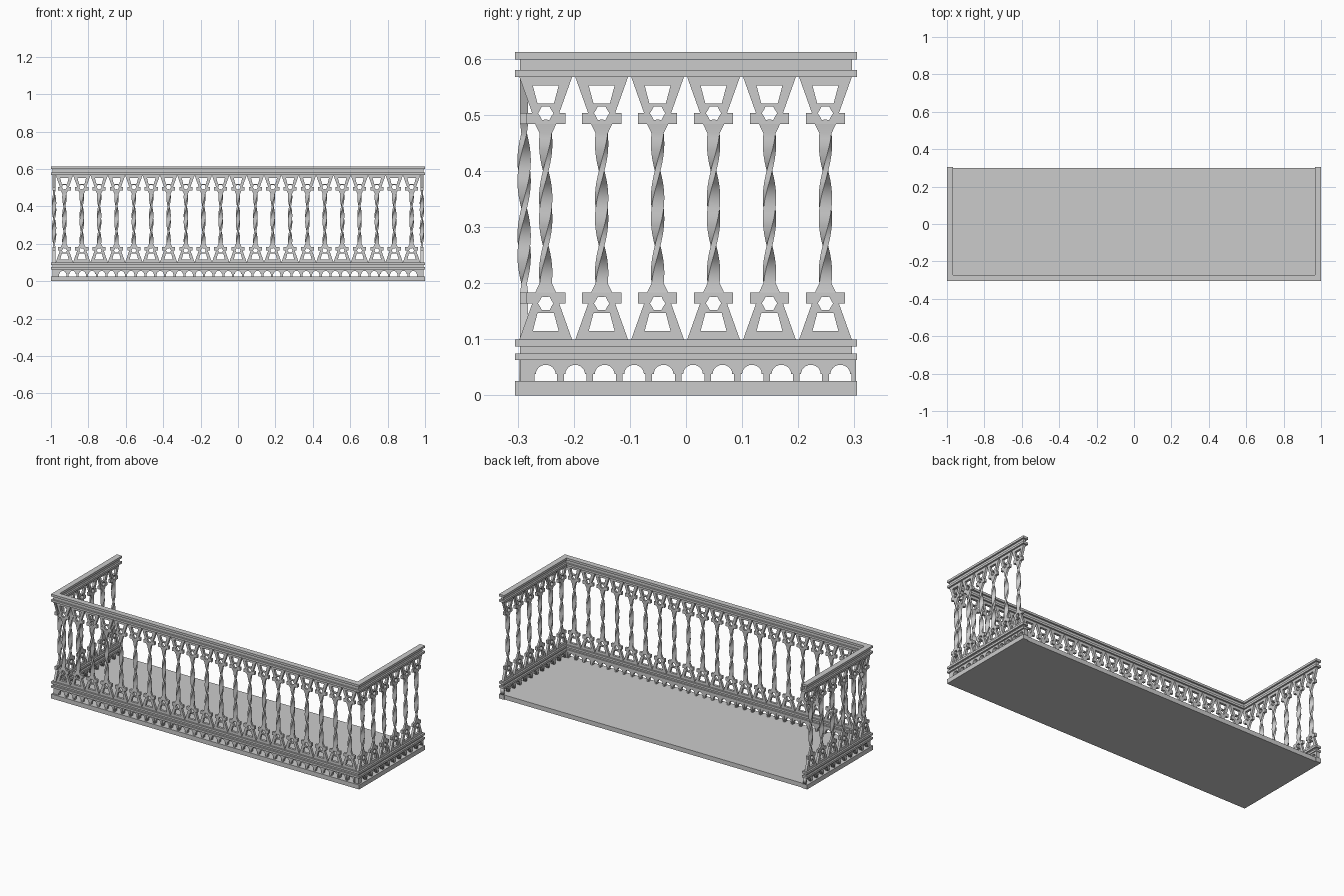
import bpy, bmesh
from math import sin, cos, pi, radians
from mathutils import Matrix

if "Cube" in bpy.data.objects:
    bpy.data.objects.remove(bpy.data.objects["Cube"])

X, Y, W = 1.0, 0.305, 0.033      # outer half sizes, railing width
MID = 0.3335                     # mirror height of the balusters


def add(name, mesh, loc=(0, 0, 0), rot=0):
    ob = bpy.data.objects.new(name, mesh)
    ob.location, ob.rotation_euler.z = loc, rot
    bpy.context.collection.objects.link(ob)
    return ob


def panel(name, loops, half):
    """Upright flat panel from (x, z) outlines; inner outlines become holes."""
    k = 20                       # filled at a larger scale for precision
    cu = bpy.data.curves.new(name, 'CURVE')
    cu.dimensions, cu.fill_mode, cu.extrude = '2D', 'BOTH', half * k
    for pts in loops:
        sp = cu.splines.new('POLY')
        sp.points.add(len(pts) - 1)
        for p, (x, z) in zip(sp.points, pts):
            p.co = (x * k, z * k, 0, 1)
        sp.use_cyclic_u = True
    ob = add(name, cu)
    bpy.context.view_layer.update()
    dg = bpy.context.evaluated_depsgraph_get()
    me = bpy.data.meshes.new_from_object(ob.evaluated_get(dg))
    bpy.data.objects.remove(ob)
    me.transform(Matrix.Rotation(pi / 2, 4, 'X') @ Matrix.Scale(1 / k, 4))
    return me


def prism(name, outline, z0, z1):
    bm = bmesh.new()
    f = bm.faces.new([bm.verts.new((x, y, z0)) for x, y in outline])
    ext = bmesh.ops.extrude_face_region(bm, geom=[f])['geom']
    bmesh.ops.translate(bm, vec=(0, 0, z1 - z0),
                        verts=[g for g in ext if isinstance(g, bmesh.types.BMVert)])
    bmesh.ops.recalc_face_normals(bm, faces=bm.faces)
    me = bpy.data.meshes.new(name)
    bm.to_mesh(me)
    bm.free()
    return add(name, me)


def u_band(name, inset, z0, z1):
    a, b = X - inset, X - W + inset
    f, g, e = -Y + inset, -Y + W - inset, Y - inset
    prism(name, [(-a, e), (-a, f), (a, f), (a, e), (b, e), (b, g), (-b, g), (-b, e)], z0, z1)


def rect(x0, x1, y0, y1):
    return [(x0, y0), (x1, y0), (x1, y1), (x0, y1)]


# Floor and the stacked U-shaped rails
prism("floor", rect(-X + .01, X - .01, -Y + .01, 0.3), 0, 0.026)
for name, inset, z0, z1 in [("base_rim", 0, 0, .026),
                            ("lower_rail_bottom", 0, .063, .075),
                            ("lower_rail_core", .0095, .075, .087),
                            ("lower_rail_top", 0, .087, .0995),
                            ("handrail_bottom", 0, .5675, .580),
                            ("handrail_core", .0095, .580, .599),
                            ("handrail_top", 0, .599, .612)]:
    u_band(name, inset, z0, z1)

# Baluster: pierced end plates, mirrored top and bottom
half_outline = [(.047, .5675), (.024, .503), (.035, .503), (.035, .484), (.019, .484)]
plate = [(-x, z) for x, z in half_outline] + half_outline[::-1]
wedge = [(-.023, .552), (.023, .552), (.0145, .520), (-.0145, .520)]
rosette = [((.0138 if i % 2 == 0 else .0115) * cos(i * pi / 6),
            .503 + (.0138 if i % 2 == 0 else .0115) * sin(i * pi / 6)) for i in range(12)]
loops = [plate, wedge, rosette]
loops += [[(x, 2 * MID - z) for x, z in lp] for lp in loops]
baluster = panel("baluster", loops, .007)

# Baluster: tapered necks and twisted flat bar, lofted through sections
z_lo, z_hi, steps = 2 * MID - .467, .467, 36
sections = [(2 * MID - .484, .019, .007, 0)]
sections += [(z_lo + (z_hi - z_lo) * i / steps, .0108, .005, 2 * pi * i / steps)
             for i in range(steps + 1)]
sections += [(.484, .019, .007, 0)]
bm = bmesh.new()
bm.from_mesh(baluster)
prev = None
for z, hx, hy, t in sections:
    ring = [bm.verts.new((x * cos(t) - y * sin(t), x * sin(t) + y * cos(t), z))
            for x, y in rect(-hx, hx, -hy, hy)]
    if prev:
        for i in range(4):
            j = (i + 1) % 4
            bm.faces.new((prev[i], prev[j], ring[j], ring[i]))
    prev = ring
for f in bm.faces:
    f.smooth = True
bmesh.ops.recalc_face_normals(bm, faces=bm.faces)
bm.to_mesh(baluster)
bm.free()
baluster.set_sharp_from_angle(angle=radians(30))

for i in range(21):
    add("front_baluster", baluster, ((i - 10) * .0928, -Y + W / 2, 0))
for s in (-1, 1):
    for i in range(6):
        add("side_baluster", baluster, (s * (X - W / 2), -.25 + i * .0997, 0), pi / 2)


# Arcade between the base and lower rail
def arch_mesh(pitch):
    h = pitch / 2
    arc = [(.0175 * cos(pi * i / 12), .038 + .0165 * sin(pi * i / 12)) for i in range(13)]
    return panel("arch", [[(h, .026), (h, .063), (-h, .063), (-h, .026), (-.0203, .026),
                           (-.0203, .038)] + arc[::-1] + [(.0203, .038), (.0203, .026)]], .009)


pilaster = panel("pilaster", [rect(-.002, .002, .026, .063)], .0105)
depth = .0187
p = 1.926 / 37
front_arch = arch_mesh(p)
for i in range(37):
    add("front_arch", front_arch, ((i - 18) * p, -Y + depth, 0))
for i in range(38):
    add("front_pilaster", pilaster, ((i - 18.5) * p, -Y + depth, 0))
p = .0525
side_arch = arch_mesh(p)
for s in (-1, 1):
    x = s * (X - depth)
    for i in range(11):
        add("side_arch", side_arch, (x, -.25 + i * p, 0), pi / 2)
        add("side_pilaster", pilaster, (x, -.25 + (i + .5) * p, 0), pi / 2)
    prism("corner_block", rect(*sorted((s * .963, s * .9905)), -.2955, -.276), .026, .063)
